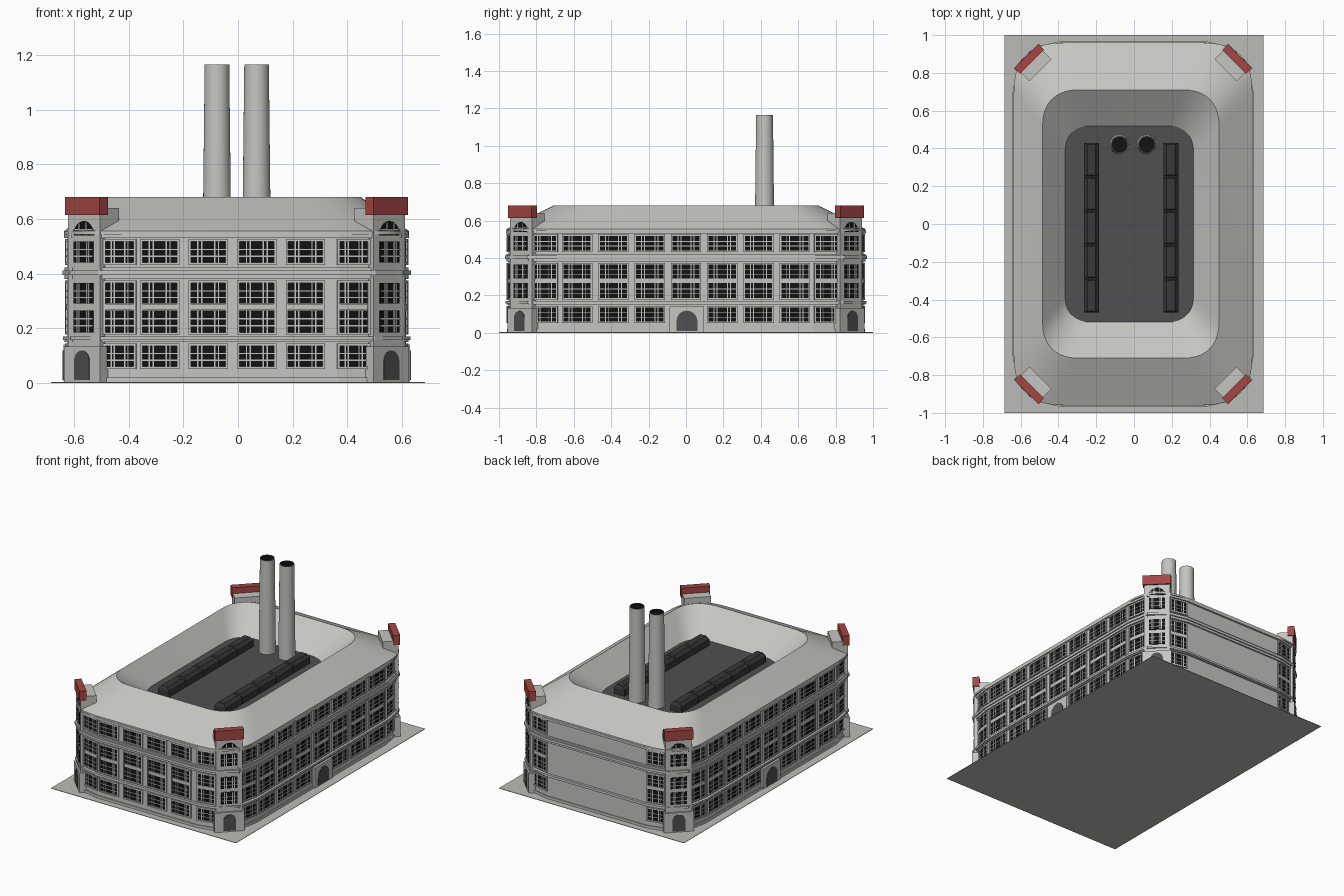
import bpy, bmesh, math
from mathutils import Matrix, Vector

cube = bpy.data.objects.get("Cube")
if cube:
    bpy.data.objects.remove(cube, do_unlink=True)


def material(name, r, g, b):
    m = bpy.data.materials.new(name)
    m.use_nodes = True
    m.diffuse_color = (r, g, b, 1)
    m.node_tree.nodes["Principled BSDF"].inputs["Base Color"].default_value = (r, g, b, 1)
    return m


STONE = material("pale stone", 0.56, 0.56, 0.53)
PAVING = material("paving", 0.5, 0.5, 0.47)
RED = material("sign red", 0.38, 0.06, 0.06)
TAR = material("roof tar", 0.08, 0.08, 0.08)
SKY = material("dark skylight", 0.04, 0.04, 0.04)
GLASS = material("black glass", 0.006, 0.006, 0.006)
DOOR = material("door grey", 0.08, 0.08, 0.08)

parts = {}
CX = -0.005          # middle of the walls
HX, HY = 0.62, 0.95  # half sizes of the walls
FLOOR = 0.54         # height of the sunken roof


def part(name, mat):
    if name not in parts:
        parts[name] = (bmesh.new(), mat)
    return parts[name][0]


def box(name, mat, frame, centre, size):
    m = frame @ Matrix.Translation(centre) @ Matrix.Diagonal((*size, 1))
    bmesh.ops.create_cube(part(name, mat), size=1, matrix=m)


def loft(name, mat, loops, cap_start=False, cap_end=False):
    bm = part(name, mat)
    rings = [[bm.verts.new(p) for p in loop] for loop in loops]
    n = len(rings[0])
    for a, b in zip(rings, rings[1:]):
        for i in range(n):
            j = (i + 1) % n
            bm.faces.new((a[i], a[j], b[j], b[i]))
    if cap_start:
        bm.faces.new(rings[0][::-1])
    if cap_end:
        bm.faces.new(rings[-1])


def facing(x, y, nx, ny):
    """Frame whose local -y points along the outward normal."""
    return Matrix.Translation((x, y, 0)) @ Matrix.Rotation(math.atan2(nx, -ny), 4, 'Z')


def arch(name, mat, frame, width, z0, z1, front, depth=0.006):
    r = width / 2
    pts = [(-r, z0), (r, z0)]
    pts += [(r * math.cos(t * math.pi / 10), z1 - r + r * math.sin(t * math.pi / 10)) for t in range(11)]
    loft(name, mat, [[frame @ Vector((x, y, z)) for x, z in pts] for y in (front + depth, front)],
         cap_end=True)


def window(frame, width, z0, z1, proud=0.0):
    """Dark pane with mullions and transoms."""
    h, mid = z1 - z0, (z0 + z1) / 2
    box("window_glass", GLASS, frame, (0, -proud, mid), (width, 0.006, h))
    for u in (-0.3, -0.19, 0.19, 0.3):
        box("window_bars", STONE, frame, (u * width, -proud - 0.002, mid), (0.005, 0.008, h))
    for v in (0.3, 0.62):
        box("window_bars", STONE, frame, (0, -proud - 0.002, z0 + v * h), (width, 0.008, 0.004))


def surround(frame, width, z0, z1):
    """Raised border round a bay."""
    t, mid = 0.009, (z0 + z1) / 2
    for s in (-1, 1):
        box("bay_frames", STONE, frame, (s * (width + t) / 2, 0, mid), (t, 0.018, z1 - z0 + 2 * t))
        box("bay_frames", STONE, frame, (0, 0, mid + s * (z1 - z0 + t) / 2), (width, 0.018, t))


ROWS = [(0.06, 0.135), (0.185, 0.265), (0.29, 0.365), (0.44, 0.518)]


def bay(frame, width, ground=True):
    for k, (z0, z1) in enumerate(ROWS):
        if k or ground:
            window(frame, width, z0, z1)
    if ground:
        surround(frame, width, *ROWS[0])
    surround(frame, width, ROWS[1][0], ROWS[2][1])
    box("bay_frames", STONE, frame, (0, 0, 0.2775), (width, 0.012, 0.022))
    surround(frame, width, *ROWS[3])


# Main walls with angled corners
QUARTER = [(HX, 0.68), (0.592, 0.832), (0.49, 0.922), (0.365, HY)]


def outline(z, d=0.0):
    pts = []
    for sx, sy, q in ((1, 1, QUARTER), (-1, 1, QUARTER[::-1]), (-1, -1, QUARTER), (1, -1, QUARTER[::-1])):
        pts += [(CX + sx * (x + d), sy * (y + d), z) for x, y in q]
    return pts


loft("walls", STONE, [outline(0.003), outline(0.55)], cap_start=True)
BANDS = [(0.003, 0.02, 0.006), (0.15, 0.157, 0.01), (0.157, 0.17, 0.016), (0.38, 0.395, 0.01),
         (0.395, 0.412, 0.018), (0.412, 0.422, 0.01), (0.53, 0.545, 0.012)]
for z0, z1, d in BANDS:
    loft("wall_bands", STONE, [outline(z0, -0.004), outline(z0, d), outline(z1, d), outline(z1, -0.004)])

# Window bays: front, both sides, and the angled ends of all four walls
for k in (-1.5, -0.5, 0.5, 1.5):
    bay(facing(-0.02 + k * 0.178, -HY, 0, -1), 0.126)
for sx in (-1, 1):
    for k in range(-3, 4):
        bay(facing(CX + sx * HX, k * 0.194, sx, 0), 0.145, ground=k != 0)
    for sy in (-1, 1):
        for a, b, width in ((QUARTER[0], QUARTER[1], 0.125), (QUARTER[2], QUARTER[3], 0.105)):
            dx, dy = b[0] - a[0], b[1] - a[1]
            bay(facing(CX + sx * (a[0] + b[0]) / 2, sy * (a[1] + b[1]) / 2, sx * dy, -sy * dx), width)

    # Side entrance
    side = facing(CX + sx * HX, 0.005, sx, 0)
    box("side_entrances", STONE, side, (0, 0, 0.0725), (0.185, 0.03, 0.135))
    arch("side_doors", DOOR, side, 0.112, 0.01, 0.118, -0.018)

# Corner towers with entrance, windows and sign
for sx in (-1, 1):
    for sy in (-1, 1):
        f = facing(CX + sx * 0.559, sy * 0.883, sx, sy)
        box("towers", STONE, f, (0, 0.045, 0.312), (0.165, 0.09, 0.62))
        box("tower_porches", STONE, f, (0, 0.02, 0.068), (0.185, 0.06, 0.13))
        arch("tower_doors", DOOR, f, 0.078, 0.01, 0.118, -0.013)
        for z0, z1 in ROWS[1:]:
            window(f, 0.1, z0, z1, 0.001)
        arch("tower_arch_glass", GLASS, f, 0.1, 0.54, 0.592, -0.004)
        for u in (-0.018, 0.018):
            box("window_bars", STONE, f, (u, -0.004, 0.563), (0.005, 0.006, 0.046))
        box("window_bars", STONE, f, (0, -0.004, 0.562), (0.1, 0.006, 0.004))
        box("tower_parapets", STONE, f, (0, 0.06, 0.59), (0.165, 0.075, 0.1))
        box("red_signs", RED, f, (0, 0.013, 0.647), (0.178, 0.043, 0.066))


# Sloping roof around a sunken court
def rounded(hx, hy, r, z, cx, power=2.0, n=10):
    pts = []
    for q in range(4):
        for i in range(n + 1):
            t = (q + i / n) * math.pi / 2
            c, s = math.cos(t), math.sin(t)
            sx, sy = ((1, 1), (-1, 1), (-1, -1), (1, -1))[q]
            pts.append((cx + sx * (hx - r + r * abs(c) ** (2 / power)),
                        sy * (hy - r + r * abs(s) ** (2 / power)), z))
    return pts


rim = rounded(0.467, 0.71, 0.19, 0.68, -0.017, 2.3)
court = rounded(0.34, 0.52, 0.14, FLOOR, -0.025, 2.3)
loft("roof", STONE, [rounded(0.58, 0.91, 0.25, 0.543, CX, 2.5), rounded(0.632, 0.96, 0.27, 0.543, CX, 2.5),
                     rounded(0.632, 0.96, 0.27, 0.555, CX, 2.5), rim, court])
loft("roof_court", TAR, [court], cap_end=True)

# Skylight rows
for x in (-0.225, 0.195):
    for k in range(5):
        y = -0.38 + k * 0.18
        loops = []
        for hw, hl, z in ((0.04, 0.088, 0), (0.04, 0.088, 0.04), (0.022, 0.08, 0.062)):
            loops.append([(x + a * hw, y + b * hl, FLOOR + z)
                          for a, b in ((1, 1), (-1, 1), (-1, -1), (1, -1))])
        loft("skylights", SKY, loops, cap_end=True)


# Chimneys
def circle(x, r, z):
    return [(x + r * math.cos(t * math.pi / 16), 0.42 + r * math.sin(t * math.pi / 16), z) for t in range(32)]


for x in (-0.077, 0.068):
    loft("chimneys", STONE, [circle(x, 0.052, FLOOR), circle(x, 0.045, 1.165), circle(x, 0.041, 1.165)])
    loft("chimney_holes", GLASS, [circle(x, 0.041, 1.165), circle(x, 0.041, 1.13)], cap_end=True)

# Ground slab
box("ground_slab", PAVING, Matrix(), (0, 0, 0.0015), (1.37, 2, 0.003))

for name, (bm, mat) in parts.items():
    if name not in ("roof", "roof_court", "chimneys", "chimney_holes"):
        bmesh.ops.recalc_face_normals(bm, faces=bm.faces)
    mesh = bpy.data.meshes.new(name)
    bmesh.ops.remove_doubles(bm, verts=bm.verts, dist=1e-5)
    bm.to_mesh(mesh)
    bm.free()
    mesh.materials.append(mat)
    obj = bpy.data.objects.new(name, mesh)
    bpy.context.collection.objects.link(obj)
    if name in ("roof", "chimneys"):
        bpy.ops.object.select_all(action='DESELECT')
        obj.select_set(True)
        bpy.context.view_layer.objects.active = obj
        bpy.ops.object.shade_smooth_by_angle(angle=math.radians(30))
